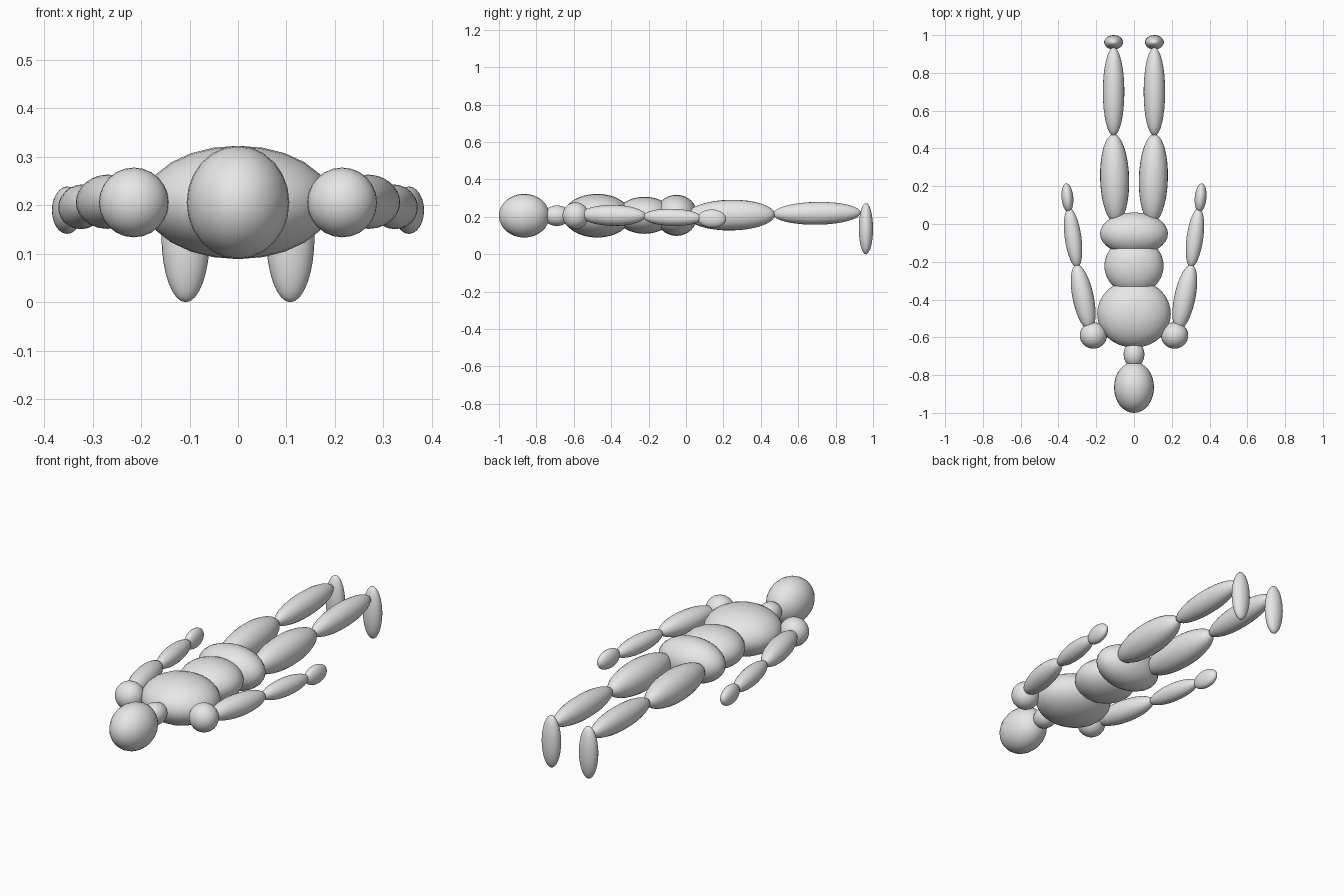
import bpy, bmesh
from mathutils import Vector, Matrix

if "Cube" in bpy.data.objects:
    bpy.data.objects.remove(bpy.data.objects["Cube"])

grey = bpy.data.materials.new("plain grey")
grey.diffuse_color = (0.8, 0.8, 0.8, 1)
grey.use_nodes = True
grey.node_tree.nodes["Principled BSDF"].inputs["Base Color"].default_value = grey.diffuse_color


def ellipsoid(name, start, end, rx, rz):
    """Smooth ellipsoid whose poles sit at start and end."""
    a, b = Vector(start), Vector(end)
    axis = b - a
    rot = axis.to_track_quat('Z', 'Y').to_matrix().to_4x4()
    size = Matrix.Diagonal((rx, rz, axis.length / 2, 1))
    bm = bmesh.new()
    bmesh.ops.create_uvsphere(bm, u_segments=24, v_segments=16, radius=1,
                              matrix=Matrix.Translation((a + b) / 2) @ rot @ size)
    for f in bm.faces:
        f.smooth = True
    mesh = bpy.data.meshes.new(name)
    bm.to_mesh(mesh)
    bm.free()
    mesh.materials.append(grey)
    obj = bpy.data.objects.new(name, mesh)
    bpy.context.collection.objects.link(obj)


# Head, neck and torso along the y axis: name, y range, height, radii
for name, y0, y1, z, rx, rz in [
    ("head", -1.0, -0.73, 0.206, 0.106, 0.117),
    ("neck", -0.76, -0.62, 0.206, 0.055, 0.055),
    ("chest", -0.655, -0.295, 0.206, 0.195, 0.117),
    ("belly", -0.372, -0.072, 0.208, 0.157, 0.099),
    ("pelvis", -0.163, 0.061, 0.208, 0.18, 0.11),
]:
    ellipsoid(name, (0, y0, z), (0, y1, z), rx, rz)

# Limbs, mirrored left and right: name, start, end, radii
limbs = [
    ("shoulder", (0.215, -0.66, 0.206), (0.215, -0.52, 0.206), 0.072, 0.072),
    ("upper_arm", (0.233, -0.563, 0.21), (0.305, -0.215, 0.205), 0.056, 0.056),
    ("forearm", (0.301, -0.23, 0.201), (0.344, 0.085, 0.193), 0.044, 0.046),
    ("hand", (0.346, 0.063, 0.192), (0.359, 0.215, 0.188), 0.031, 0.049),
    ("thigh", (0.096, 0.005, 0.206), (0.109, 0.476, 0.212), 0.077, 0.082),
    ("shin", (0.108, 0.466, 0.215), (0.108, 0.935, 0.222), 0.057, 0.061),
    ("foot", (0.108, 0.962, 0.0), (0.108, 0.962, 0.273), 0.05, 0.038),
]
for side, s in (("left", -1), ("right", 1)):
    for name, a, b, rx, rz in limbs:
        ellipsoid(f"{side}_{name}", (a[0] * s, a[1], a[2]), (b[0] * s, b[1], b[2]), rx, rz)
